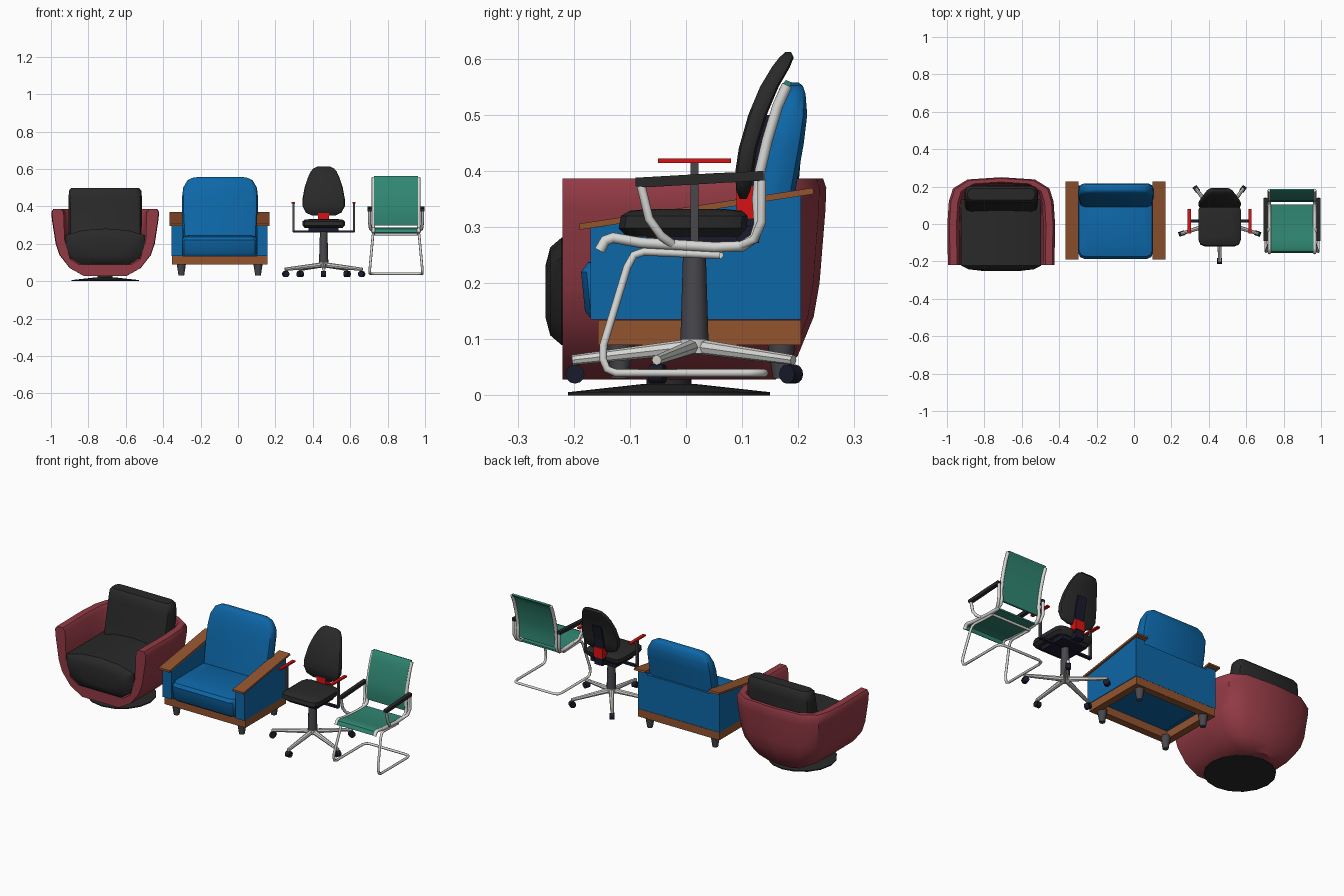
import bpy, bmesh, math
from mathutils import Vector

if "Cube" in bpy.data.objects:
    bpy.data.objects.remove(bpy.data.objects["Cube"])


def mat(name, r, g, b):
    m = bpy.data.materials.new(name)
    m.diffuse_color = (r, g, b, 1)
    m.use_nodes = True
    m.node_tree.nodes["Principled BSDF"].inputs["Base Color"].default_value = m.diffuse_color
    return m


RED = mat("wine red", .29, .042, .058)
BLACK = mat("charcoal", .022, .022, .022)
BLUE = mat("blue", .004, .135, .39)
WOOD = mat("wood", .29, .088, .028)
GREY = mat("dark grey", .065, .065, .075)
METAL = mat("light metal", .68, .68, .66)
BRIGHT = mat("bright red", .7, .006, .006)
GREEN = mat("teal green", .03, .24, .17)
NAVY = mat("dark navy", .01, .011, .025)


def build(name, verts, faces, m, angle=40):
    me = bpy.data.meshes.new(name)
    bm = bmesh.new()
    vs = [bm.verts.new(v) for v in verts]
    for f in faces:
        bm.faces.new([vs[i] for i in f])
    bmesh.ops.remove_doubles(bm, verts=bm.verts, dist=1e-5)
    bmesh.ops.recalc_face_normals(bm, faces=bm.faces)
    bm.to_mesh(me)
    bm.free()
    me.materials.append(m)
    ob = bpy.data.objects.new(name, me)
    bpy.context.collection.objects.link(ob)
    if angle:
        bpy.ops.object.select_all(action='DESELECT')
        ob.select_set(True)
        bpy.context.view_layer.objects.active = ob
        bpy.ops.object.shade_smooth_by_angle(angle=math.radians(angle))
    return ob


def loft(name, rings, m, angle=40):
    n, k = len(rings[0]), len(rings)
    verts = [v for r in rings for v in r]
    faces = [(i * n + j, i * n + (j + 1) % n, (i + 1) * n + (j + 1) % n, (i + 1) * n + j)
             for i in range(k - 1) for j in range(n)]
    faces += [tuple(range(n)), tuple(range((k - 1) * n, k * n))]
    return build(name, verts, faces, m, angle)


def pad(name, cx, sections, m):
    """Cushion from level sections (z, half width, front y, back y), rounded corners."""
    rings = []
    for z, hw, y0, y1 in sections:
        r = min(hw, (y1 - y0) / 2, .045) * .75
        ring = []
        for q, (sx, sy) in enumerate([(1, 1), (-1, 1), (-1, -1), (1, -1)]):
            ox, oy = cx + sx * (hw - r), (y1 - r if sy > 0 else y0 + r)
            for s in range(3):
                a = math.radians(q * 90 + s * 45)
                ring.append((ox + r * math.cos(a), oy + r * math.sin(a), z))
        rings.append(ring)
    return loft(name, rings, m)


def prism(name, yz, x0, x1, m, angle=0):
    return loft(name, [[(x, y, z) for y, z in yz] for x in (x0, x1)], m, angle)


def box(name, x0, x1, y0, y1, z0, z1, m):
    return prism(name, [(y0, z0), (y1, z0), (y1, z1), (y0, z1)], x0, x1, m)


def rod(name, p, q, r1, r2, m, n=12):
    p, q = Vector(p), Vector(q)
    rot = (q - p).to_track_quat('Z', 'Y')
    ring = [Vector((math.cos(2 * math.pi * i / n), math.sin(2 * math.pi * i / n), 0)) for i in range(n)]
    return loft(name, [[c + rot @ (v * r) for v in ring] for c, r in ((p, r1), (q, r2))], m)


def tube(name, pts, r, m):
    cu = bpy.data.curves.new(name, 'CURVE')
    cu.dimensions = '3D'
    cu.bevel_depth, cu.bevel_resolution, cu.use_fill_caps = r, 2, True
    sp = cu.splines.new('POLY')
    sp.points.add(len(pts) - 1)
    for p, c in zip(sp.points, pts):
        p.co = (*c, 1)
    cu.materials.append(m)
    ob = bpy.data.objects.new(name, cu)
    bpy.context.collection.objects.link(ob)
    bpy.ops.object.select_all(action='DESELECT')
    ob.select_set(True)
    bpy.context.view_layer.objects.active = ob
    bpy.ops.object.convert(target='MESH')
    bpy.ops.object.shade_smooth_by_angle(angle=math.radians(50))


# ---- Tub armchair: U-shaped shell swept around the plan ----
CX = -.71
plan = [(.285, -.22, -.22), (.288, 0, 0), (.28, .12, .09), (.258, .19, .1), (.18, .238, .1), (0, .25, .1)]
plan += [(-x, y, c) for x, y, c in plan[-2::-1]]
prof = [(0, .028), (.4, .028), (.66, .07), (.85, .14), (.92, .2), (.99, .33), (1, .37), (.96, .387),
        (.83, .387), (.78, .37), (.76, .22), (.66, .12), (.5, .09), (0, .09)]
loft("tub_shell", [[(CX + x * s, c + (y - c) * s, z) for s, z in prof] for x, y, c in plan], RED)
half = [(0, .09), (.13, .09), (.185, .125), (.208, .18), (.214, .245), (.12, .272), (0, .281)]
outline = half + [(-x, z) for x, z in half[-2:0:-1]]
loft("tub_seat_cushion", [[(CX + x * s, y, .185 + (z - .185) * s) for x, z in outline]
     for y, s in ((-.25, .5), (-.242, .82), (-.222, 1), (.13, 1))], BLACK)
pad("tub_back_cushion", CX, [(.25, .195, .065, .19), (.44, .197, .108, .206), (.485, .193, .113, .203),
                             (.499, .18, .128, .19)], BLACK)
rod("tub_base_disc", (CX, -.03, 0), (CX, -.03, .006), .18, .18, BLACK, 16)
rod("tub_base_cone", (CX, -.03, .006), (CX, -.03, .02), .178, .05, BLACK, 16)
rod("tub_base_post", (CX, -.03, .015), (CX, -.03, .04), .04, .04, BLACK)

# ---- Blue armchair with wooden arms ----
CX = -.098
for s in (-1, 1):
    prism("armchair_side_panel", [(-.17, .135), (.205, .135), (.205, .356), (-.17, .298)],
          CX + s * .2, CX + s * .257, BLUE)
    prism("armchair_wood_arm", [(-.19, .295), (.228, .359), (.226, .37), (-.19, .306)],
          CX + s * .198, CX + s * .267, WOOD)
    box("armchair_frame_side", CX + s * .215, CX + s * .255, -.157, .205, .09, .134, WOOD)
    for y in (-.118, .17):
        rod("armchair_foot", (CX + s * .205, y, .03), (CX + s * .205, y, .1), .015, .026, GREY)
for y in (-.157, .165):
    box("armchair_frame_rail", CX - .255, CX + .255, y, y + .04, .0901, .1339, WOOD)
box("armchair_back_panel", CX - .256, CX + .256, .18, .2045, .135, .34, BLUE)
pad("armchair_seat", CX, [(.136, .199, -.168, .18), (.15, .2, -.18, .18), (.22, .2, -.187, .18),
                          (.237, .195, -.175, .17), (.248, .16, -.13, .15)], BLUE)
pad("armchair_back", CX + .002, [(.22, .197, .085, .18), (.37, .203, .118, .196), (.45, .203, .137, .21),
    (.5, .197, .152, .216), (.538, .175, .165, .213), (.552, .15, .172, .208), (.558, .11, .18, .2)], BLUE)

# ---- Office chair ----
CX, CY = .458, .015
for i in range(5):
    a = math.radians(-90 + 72 * i)
    d = Vector((math.cos(a), math.sin(a), 0))
    t = Vector((-d.y, d.x, 0))
    c = Vector((CX, CY, 0))
    rod("star_leg", c + Vector((0, 0, .088)), c + d * .218 + Vector((0, 0, .063)), .014, .009, METAL, 8)
    w = c + d * .213 + Vector((0, 0, .038))
    rod("caster_wheel", w - t * .013, w + t * .013, .017, .017, NAVY)
rod("star_hub", (CX, CY, .075), (CX, CY, .1), .026, .026, METAL)
rod("office_column", (CX, CY, .1), (CX, CY, .265), .025, .02, GREY)
box("office_seat_plate", CX - .08, CX + .08, -.07, .09, .262, .29, NAVY)
box("office_arm_crossbar", CX - .165, CX + .165, CY - .008, CY + .008, .26, .272, NAVY)
for s in (-1, 1):
    x = CX + s * .162
    box("office_arm_post", x - .005, x + .005, CY - .007, CY + .007, .262, .416, GREY)
    box("office_arm_pad", x - .009, x + .009, -.05, .08, .414, .422, BRIGHT)
pad("office_seat", CX, [(.283, .1, -.105, .095), (.298, .113, -.12, .108), (.32, .113, -.116, .11),
                        (.329, .1, -.1, .1), (.332, .07, -.07, .07)], BLACK)
pad("office_back", CX, [(.35, .06, .096, .108), (.366, .095, .089, .115), (.4, .113, .088, .12),
    (.44, .113, .094, .126), (.5, .102, .111, .144), (.55, .086, .132, .165), (.585, .07, .153, .185),
    (.602, .056, .166, .192), (.612, .035, .177, .187)], BLACK)
prism("office_back_bar", [(.108, .3), (.122, .3), (.131, .42), (.152, .5), (.138, .5), (.118, .42)],
      CX - .028, CX + .028, NAVY)
box("office_back_bracket", CX - .029, CX + .029, .09, .135, .315, .372, BRIGHT)
box("office_back_strut", CX - .025, CX + .025, .05, .13, .272, .318, NAVY)

# ---- Green cantilever chair ----
CX = .845
frame = [(.18, .553), (.163, .515), (.145, .455), (.132, .4), (.127, .35), (.13, .305), (.122, .28),
         (.1, .266), (.05, .264), (-.08, .272), (-.13, .281), (-.144, .276), (-.154, .258)]
leg = [(.119, .06, .25), (.121, -.075, .256), (.123, -.093, .25), (.125, -.105, .228), (.138, -.147, .09),
       (.14, -.148, .065), (.14, -.141, .047), (.14, -.125, .04), (.14, .11, .04), (.133, .132, .04),
       (.115, .14, .04)]
for s in (-1, 1):
    tube("cantilever_frame", [(CX + s * .121, y, z) for y, z in frame], .0095, METAL)
    x = CX + s * .142
    tube("cantilever_arm_front", [(x, -.082, .382), (x, -.066, .315), (x - s * .004, -.045, .285),
                                  (x - s * .018, -.025, .27)], .008, METAL)
    tube("cantilever_arm_rear", [(x, .135, .384), (x, .135, .31), (x - s * .006, .122, .278),
                                 (x - s * .02, .095, .266)], .008, METAL)
    prism("cantilever_arm_pad", [(-.09, .373), (-.07, .371), (.138, .383), (.138, .4), (.05, .396), (-.09, .388)],
          x - .01, x + .01, BLACK)
tube("cantilever_leg_loop", [(CX + x, y, z) for x, y, z in leg] +
     [(CX - x, y, z) for x, y, z in leg[::-1]], .007, METAL)
tube("cantilever_seat_rail", [(CX - .119, .06, .25), (CX + .119, .06, .25)], .007, METAL)


def sheet(name, path, t, m):
    pts = [Vector(p) for p in path]
    off = []
    for i, p in enumerate(pts):
        d = (pts[min(i + 1, len(pts) - 1)] - pts[max(i - 1, 0)]).normalized()
        off.append(p + Vector((-d.y, d.x)) * t)
    # quads strip by strip keeps the curved sides clean
    n = len(pts)
    rings = [[(CX - .118, *a), (CX + .118, *a), (CX + .118, *b), (CX - .118, *b)] for a, b in zip(pts, off)]
    loft(name, rings, m)


sheet("cantilever_seat", [(.105, .27), (.05, .268), (-.08, .277), (-.13, .286), (-.146, .28), (-.156, .26)],
      .009, GREEN)
sheet("cantilever_back", [(.122, .298), (.118, .35), (.124, .4), (.136, .455), (.153, .515), (.168, .55),
                          (.178, .562), (.188, .558)], -.009, GREEN)
